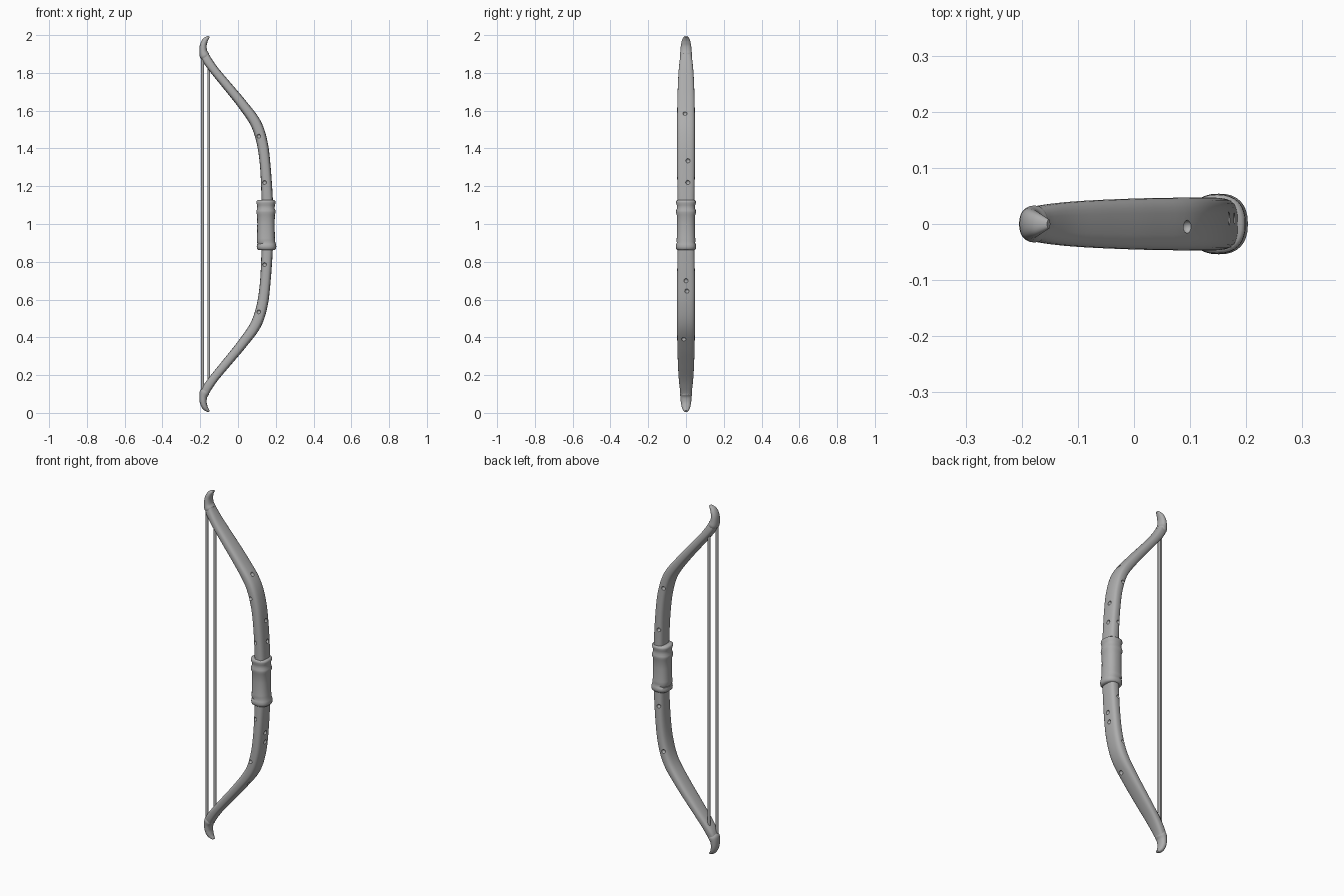
import bpy, bmesh, math
from mathutils import Vector
from mathutils.bvhtree import BVHTree

if "Cube" in bpy.data.objects:
    bpy.data.objects.remove(bpy.data.objects["Cube"])

grey = bpy.data.materials.new("plain grey")
grey.diffuse_color = (0.42, 0.42, 0.42, 1)
grey.use_nodes = True
grey.node_tree.nodes["Principled BSDF"].inputs["Base Color"].default_value = grey.diffuse_color


def finish(bm, name, angle=40):
    bmesh.ops.recalc_face_normals(bm, faces=bm.faces)
    me = bpy.data.meshes.new(name)
    bm.to_mesh(me)
    bm.free()
    ob = bpy.data.objects.new(name, me)
    bpy.context.collection.objects.link(ob)
    me.materials.append(grey)
    smooth(ob, angle)
    return ob


def smooth(ob, angle):
    bpy.ops.object.select_all(action='DESELECT')
    ob.select_set(True)
    bpy.context.view_layer.objects.active = ob
    bpy.ops.object.shade_smooth_by_angle(angle=math.radians(angle))


def spline(pts, n):
    """Catmull-Rom through tuples of any length."""
    v = [Vector(p) for p in pts]
    v = [v[0] * 2 - v[1]] + v + [v[-1] * 2 - v[-2]]
    out = []
    for i in range(1, len(v) - 2):
        a, b, c, d = v[i - 1:i + 3]
        for k in range(n):
            t = k / n
            out.append(0.5 * (2 * b + (c - a) * t + (2 * a - 5 * b + 4 * c - d) * t * t
                              + (3 * b - a - 3 * c + d) * t ** 3))
    return out + [v[-2]]


def loft(path, power, sides=24):
    """Path of (x, z, half thickness, half width), superellipse sections."""
    bm = bmesh.new()
    rings = []
    for i, p in enumerate(path):
        t = path[min(i + 1, len(path) - 1)] - path[max(i - 1, 0)]
        t = Vector((t[0], t[1])).normalized()
        ring = []
        for k in range(sides):
            a = 2 * math.pi * k / sides
            c, s = math.cos(a), math.sin(a)
            u = math.copysign(abs(c) ** (2 / power), c) * p[2]
            w = math.copysign(abs(s) ** (2 / power), s) * p[3]
            ring.append(bm.verts.new((p[0] + t[1] * u, w, p[1] - t[0] * u)))
        rings.append(ring)
    for r, q in zip(rings, rings[1:]):
        for k in range(sides):
            j = (k + 1) % sides
            bm.faces.new((r[k], r[j], q[j], q[k]))
    bm.faces.new(rings[0])
    bm.faces.new(rings[-1])
    bmesh.ops.recalc_face_normals(bm, faces=bm.faces)
    return bm


def flip(p):
    return (p[0], 2 - p[1], p[2], p[3])


# Curved limbs, one continuous stave mirrored about z = 1
half = [(0.155, 1.12, .030, .045), (0.145, 1.30, .028, .047), (0.128, 1.43, .029, .047),
        (0.093, 1.535, .029, .047), (0.022, 1.635, .026, .046), (-0.06, 1.735, .024, .043),
        (-0.122, 1.81, .023, .039), (-0.160, 1.862, .024, .034), (-0.177, 1.895, .022, .029)]
bm = loft(spline([flip(p) for p in reversed(half)] + [(0.157, 1, .03, .045)] + half, 5), 3)
tree = BVHTree.FromBMesh(bm)
stave = finish(bm, "bow_stave")

# Small worm holes cut into the sides and the outer face
cut = bmesh.new()


def hole(origin, direction, r):
    hit = tree.ray_cast(Vector(origin), Vector(direction))[0]
    if hit:
        geo = bmesh.ops.create_icosphere(cut, subdivisions=2, radius=r)
        bmesh.ops.translate(cut, verts=geo['verts'], vec=hit)


for x, z in ((0.11, 1.465), (0.14, 1.22), (0.14, 0.785), (0.11, 0.535)):
    hole((x, -1, z), (0, 1, 0), 0.011)
    hole((x, 1, z), (0, -1, 0), 0.011)
for y, z in ((-.005, 1.585), (.01, 1.335), (.01, 1.22), (0, .70), (.005, .645), (-.012, .39)):
    hole((1, y, z), (-1, 0, 0), 0.012)
cutter = finish(cut, "hole_cutter")
cutter.hide_render = True
mod = stave.modifiers.new("holes", 'BOOLEAN')
mod.operation = 'DIFFERENCE'
mod.solver = 'EXACT'
mod.object = cutter
bpy.context.view_layer.objects.active = stave
bpy.ops.object.modifier_apply(modifier="holes")
bpy.data.objects.remove(cutter)
smooth(stave, 40)

# Curled horn tips
horn = [(-0.172, 1.884, .024, .031), (-0.178, 1.894, .026, .033), (-0.184, 1.915, .021, .030),
        (-0.184, 1.945, .018, .027), (-0.175, 1.970, .015, .022),
        (-0.163, 1.984, .010, .015), (-0.152, 1.992, .005, .008)]
finish(loft(spline(horn, 4), 2.2), "upper_tip")
finish(loft(spline([flip(p) for p in horn], 4), 2.2), "lower_tip")

# Wrapped grip with raised bands
prof = [(.862, .043), (.868, .050), (.880, .052), (.893, .050), (.900, .046), (.912, .049),
        (.925, .047), (1.00, .046), (1.048, .047), (1.060, .051), (1.072, .050), (1.082, .046),
        (1.100, .047), (1.112, .051), (1.122, .050), (1.127, .043)]
grip = [Vector((0.148 if z > .9 else .151, z, h, h + .002)) for z, h in prof]
finish(loft(grip, 2.4, 32), "grip", 50)

# Two parallel strings
for name, x, y, top in (("outer_string", -.187, -.014, 1.89), ("inner_string", -.155, .014, 1.855)):
    bm = bmesh.new()
    bmesh.ops.create_cone(bm, cap_ends=True, segments=10, radius1=.008, radius2=.008,
                          depth=2 * (top - 1))
    bmesh.ops.translate(bm, verts=bm.verts, vec=(x, y, 1))
    finish(bm, name)
